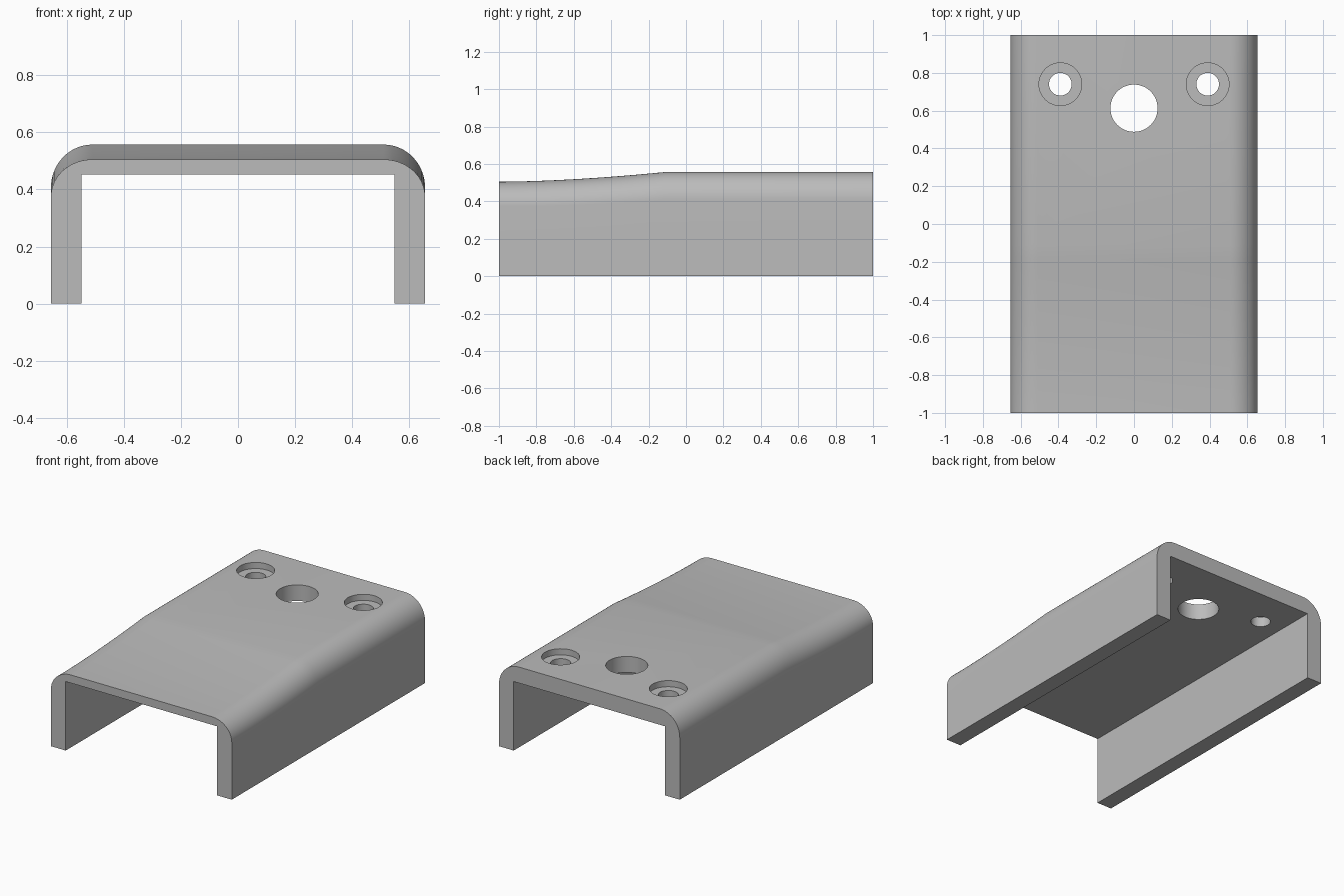
import bpy, bmesh, math

old = bpy.data.objects.get("Cube")
if old:
    bpy.data.objects.remove(old, do_unlink=True)

grey = bpy.data.materials.new("plain grey")
grey.use_nodes = True
colour = (0.5, 0.5, 0.5, 1)
grey.diffuse_color = colour
grey.node_tree.nodes["Principled BSDF"].inputs["Base Color"].default_value = colour

HALF_W, INNER_W, INNER_H = 0.655, 0.548, 0.452
LOW, HIGH, BEND = 0.505, 0.557, -0.11
ARC = 16


def section(y):
    """Channel outline at depth y, with rounded outer shoulders."""
    t = min((y + 1) / (BEND + 1), 1)
    top = LOW + (HIGH - LOW) * t ** 1.7
    rx, rz = 0.145, 0.13 + 0.02 * t
    side = [(INNER_W, INNER_H), (INNER_W, 0), (HALF_W, 0)]
    for i in range(ARC + 1):
        a = math.pi / 2 * i / ARC
        side.append((HALF_W - rx + rx * math.cos(a), top - rz + rz * math.sin(a)))
    return [(x, y, z) for x, z in side] + [(-x, y, z) for x, z in reversed(side)]


# Channel cover lofted from front to back
bm = bmesh.new()
steps = [-1 + (BEND + 1) * i / 12 for i in range(13)] + [1]
rings = [[bm.verts.new(p) for p in section(y)] for y in steps]
for a, b in zip(rings, rings[1:]):
    for i in range(len(a)):
        j = (i + 1) % len(a)
        bm.faces.new((a[i], a[j], b[j], b[i]))
bm.faces.new(rings[0])
bm.faces.new(rings[-1])
bmesh.ops.recalc_face_normals(bm, faces=bm.faces)
mesh = bpy.data.meshes.new("channel_cover")
bm.to_mesh(mesh)
bm.free()
mesh.materials.append(grey)
cover = bpy.data.objects.new("channel_cover", mesh)
bpy.context.collection.objects.link(cover)


def drill(name, x, y, radius, bottom):
    """Cut a round hole from above down to the given height."""
    bpy.ops.mesh.primitive_cylinder_add(vertices=48, radius=radius, depth=1 - bottom,
                                        location=(x, y, (1 + bottom) / 2))
    cutter = bpy.context.object
    cutter.name = name
    cutter.data.materials.append(grey)
    cutter.hide_render = True
    mod = cover.modifiers.new(name, "BOOLEAN")
    mod.operation, mod.solver, mod.object = "DIFFERENCE", "EXACT", cutter
    bpy.context.view_layer.objects.active = cover
    bpy.ops.object.modifier_apply(modifier=name)
    bpy.data.objects.remove(cutter, do_unlink=True)


# Centre hole and two counterbored screw holes
drill("centre_hole", 0, 0.613, 0.125, 0.3)
for side in (-1, 1):
    drill("counterbore", side * 0.39, 0.74, 0.113, HIGH - 0.04)
    drill("screw_hole", side * 0.39, 0.74, 0.06, 0.3)

bpy.ops.object.select_all(action="DESELECT")
cover.select_set(True)
bpy.context.view_layer.objects.active = cover
bpy.ops.object.shade_smooth_by_angle(angle=math.radians(30))
